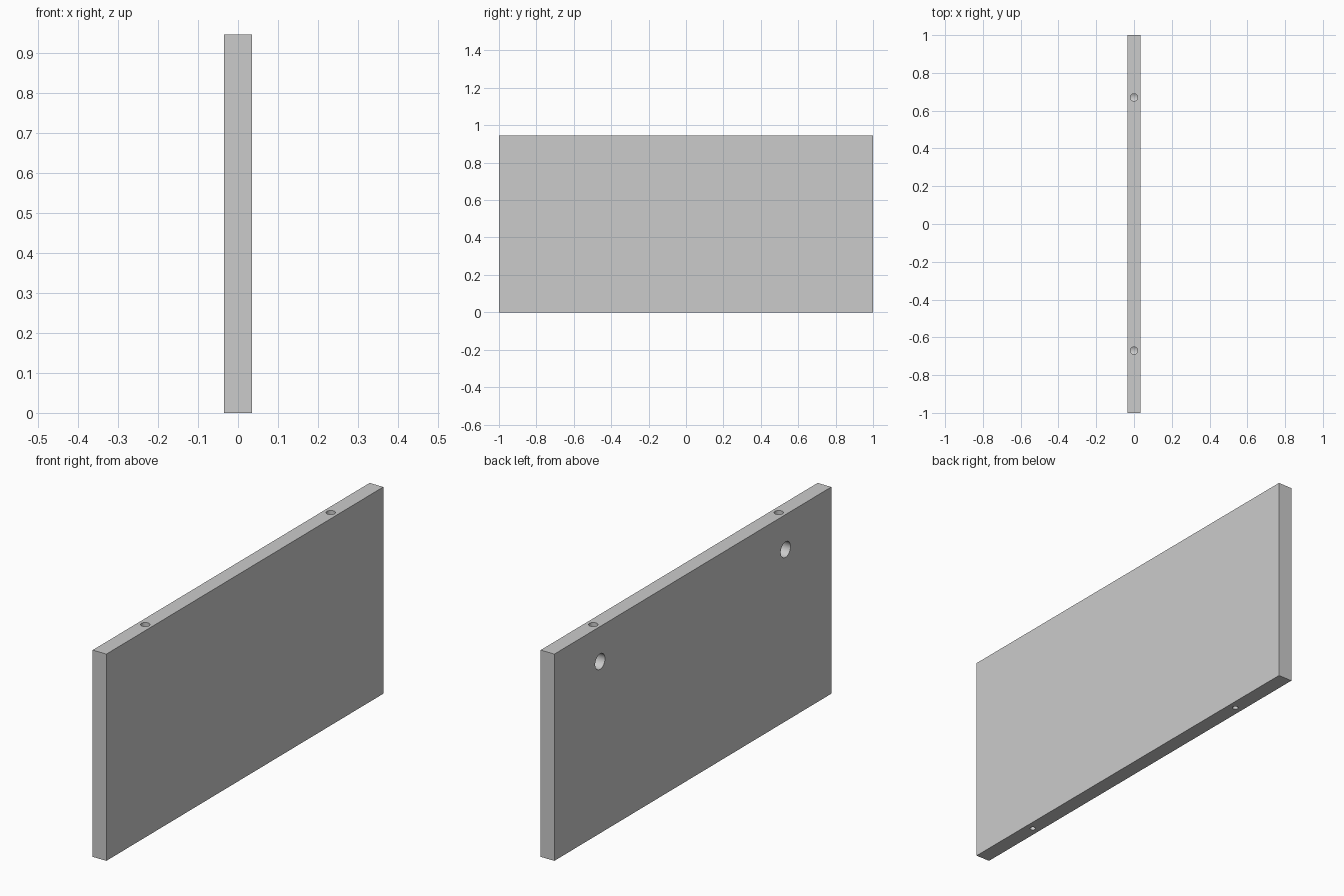
import bpy
from math import pi, radians

if "Cube" in bpy.data.objects:
    bpy.data.objects.remove(bpy.data.objects["Cube"])

HALF_T, HEIGHT = 0.0345, 0.945    # half thickness and height of the board
HOLE_Y = 0.67                     # hole spacing from the middle
CAM_Z = HEIGHT - 0.16             # height of the cam lock holes

# Board
bpy.ops.mesh.primitive_cube_add(size=1, location=(0, 0, HEIGHT / 2))
board = bpy.context.object
board.name = "panel_board"
board.scale = (2 * HALF_T, 2, HEIGHT)
bpy.ops.object.transform_apply(location=False, rotation=False, scale=True)


def drill(name, radius, start, end, axis):
    """Cut a round blind hole between two points along x or z."""
    mid = [(a + b) / 2 for a, b in zip(start, end)]
    depth = sum(abs(a - b) for a, b in zip(start, end))
    rot = (0, pi / 2, 0) if axis == "x" else (0, 0, 0)
    bpy.ops.mesh.primitive_cylinder_add(vertices=48, radius=radius, depth=depth,
                                        location=mid, rotation=rot)
    cutter = bpy.context.object
    cutter.name = name
    cutter.hide_render = True
    mod = board.modifiers.new(name, "BOOLEAN")
    mod.operation = "DIFFERENCE"
    mod.solver = "EXACT"
    mod.object = cutter
    bpy.context.view_layer.objects.active = board
    bpy.ops.object.modifier_apply(modifier=mod.name)
    bpy.data.objects.remove(cutter)


for y in (-HOLE_Y, HOLE_Y):
    # Cam lock hole in the left face
    drill("cam_hole", 0.0355, (-HALF_T - 0.05, y, CAM_Z), (-HALF_T + 0.057, y, CAM_Z), "x")
    # Bolt hole from the top edge into the cam hole
    drill("bolt_hole", 0.0195, (0, y, HEIGHT + 0.05), (0, y, CAM_Z), "z")
    # Small pilot hole in the bottom edge
    drill("pilot_hole", 0.012, (0, y, -0.05), (0, y, 0.05), "z")

# Smooth hole walls, sharp edges
bpy.ops.object.select_all(action="DESELECT")
board.select_set(True)
bpy.context.view_layer.objects.active = board
bpy.ops.object.shade_smooth_by_angle(angle=radians(30))
